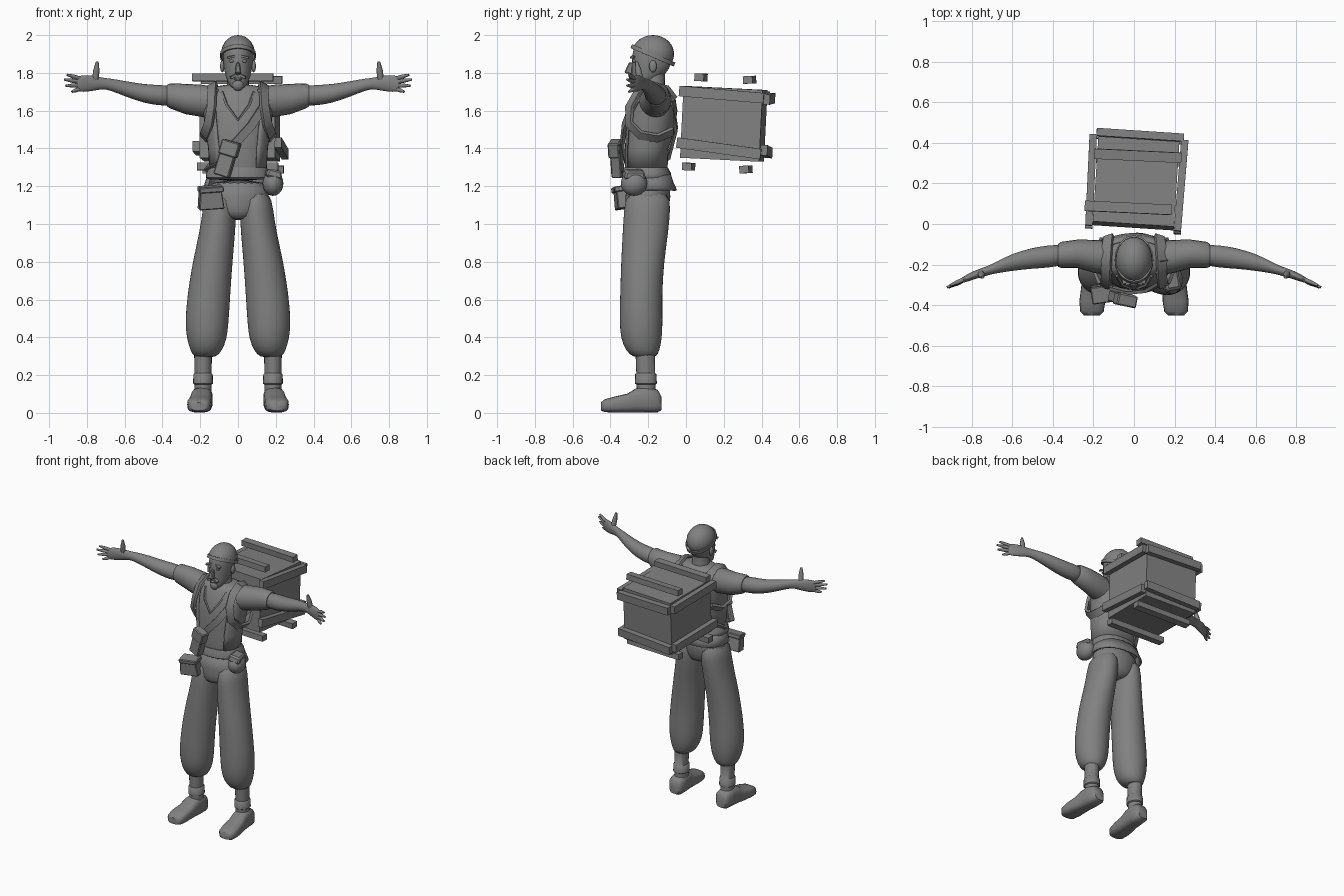
import bpy, bmesh, math
from mathutils import Vector, Matrix, Euler

if "Cube" in bpy.data.objects:
    bpy.data.objects.remove(bpy.data.objects["Cube"], do_unlink=True)

GREY = (0.22, 0.22, 0.22, 1)
clay = bpy.data.materials.new("plain_grey")
clay.use_nodes = True
clay.diffuse_color = GREY
bsdf = clay.node_tree.nodes["Principled BSDF"]
bsdf.inputs["Base Color"].default_value = GREY
bsdf.inputs["Roughness"].default_value = 0.8

X, Y, Z = Vector((1, 0, 0)), Vector((0, 1, 0)), Vector((0, 0, 1))


def finish(name, bm, mirror=False, smooth=True, subdiv=0, thick=0, bevel=0):
    bmesh.ops.recalc_face_normals(bm, faces=bm.faces)
    mesh = bpy.data.meshes.new(name)
    bm.to_mesh(mesh)
    bm.free()
    mesh.materials.append(clay)
    ob = bpy.data.objects.new(name, mesh)
    bpy.context.collection.objects.link(ob)
    if smooth:
        bpy.ops.object.select_all(action='DESELECT')
        ob.select_set(True)
        bpy.context.view_layer.objects.active = ob
        bpy.ops.object.shade_smooth_by_angle(angle=math.radians(50))
    if thick:
        ob.modifiers.new("Thickness", 'SOLIDIFY').thickness = thick
    if bevel:
        ob.modifiers.new("Bevel", 'BEVEL').width = bevel
    if mirror:
        ob.modifiers.new("Mirror", 'MIRROR')
    if subdiv:
        ob.modifiers.new("Subdivision", 'SUBSURF').levels = subdiv
    return ob


def skin_rings(bm, rings, closed=True, caps=True, loop=False):
    """Bridge consecutive rings of points with quads."""
    vs = [[bm.verts.new(p) for p in r] for r in rings]
    n = len(vs[0])
    pairs = list(zip(vs, vs[1:])) + ([(vs[-1], vs[0])] if loop else [])
    for a, b in pairs:
        for i in range(n if closed else n - 1):
            j = (i + 1) % n
            bm.faces.new((a[i], a[j], b[j], b[i]))
    if caps and closed and not loop:
        bm.faces.new(vs[0])
        bm.faces.new(vs[-1])


def loft(name, sections, u=X, v=Y, power=2.0, sides=20, arc=None, **kw):
    """Sections are (centre, radius along u, radius along v)."""
    rings = []
    for c, ru, rv in sections:
        ring = []
        for i in range(sides):
            t = 2 * math.pi * i / sides
            if arc:
                t = arc[0] + (arc[1] - arc[0]) * i / (sides - 1)
            cs, sn = math.cos(t), math.sin(t)
            ring.append(Vector(c) + u * ru * math.copysign(abs(cs) ** (2 / power), cs)
                        + v * rv * math.copysign(abs(sn) ** (2 / power), sn))
        rings.append(ring)
    bm = bmesh.new()
    skin_rings(bm, rings, closed=arc is None)
    return finish(name, bm, **kw)


def tower(name, rows, **kw):
    """Upright loft from rows of z, x, y, radius x, radius y."""
    return loft(name, [((x, y, z), rx, ry) for z, x, y, rx, ry in rows], **kw)


def tube(name, p, q, r0, r1, **kw):
    p, q = Vector(p), Vector(q)
    d = (q - p).normalized()
    side = d.cross(Y).normalized()
    mid = p.lerp(q, 0.5)
    loft(name, [(p, r0, r0), (mid, r0, r0), (q, r1, r1)], side, d.cross(side), sides=8, **kw)


def ribbon(name, pts, centre, width, thick, loop=False, **kw):
    """Flat strap whose face looks away from a centre point."""
    pts = [Vector(p) for p in pts]
    n, rings = len(pts), []
    for i, p in enumerate(pts):
        a = pts[i - 1] if loop or i else p
        b = pts[(i + 1) % n] if loop or i < n - 1 else p
        t = (b - a).normalized()
        out = p - Vector(centre)
        out = (out - t * out.dot(t)).normalized()
        s = t.cross(out) * width / 2
        o = out * thick / 2
        rings.append([p + s + o, p - s + o, p - s - o, p + s - o])
    bm = bmesh.new()
    skin_rings(bm, rings, loop=loop)
    return finish(name, bm, **kw)


def box(name, loc, size, rot=(0, 0, 0), base=Matrix(), taper=1.0, **kw):
    """Box with an optional narrower top."""
    bm = bmesh.new()
    bmesh.ops.create_cube(bm, size=1)
    for p in bm.verts:
        k = taper if p.co.z > 0 else 1
        p.co = Vector((p.co.x * size[0] * k, p.co.y * size[1] * k, p.co.z * size[2]))
    turn = Euler([math.radians(a) for a in rot]).to_matrix().to_4x4()
    bm.transform(base @ Matrix.Translation(loc) @ turn)
    return finish(name, bm, smooth=False, **kw)


def ball(name, loc, size, cut=None, **kw):
    bm = bmesh.new()
    bmesh.ops.create_uvsphere(bm, u_segments=24, v_segments=14, radius=1)
    bm.transform(Matrix.Translation(loc) @ Matrix.Diagonal((*size, 1)))
    if cut:
        geom = bm.verts[:] + bm.edges[:] + bm.faces[:]
        bmesh.ops.bisect_plane(bm, geom=geom, plane_co=cut[0], plane_no=cut[1], clear_inner=True)
    return finish(name, bm, **kw)


# Trousers, ankles and shoes
tower("trouser_seat", [(1.02, 0, -.21, .06, .09), (1.06, 0, -.21, .15, .115),
                       (1.14, 0, -.20, .17, .122), (1.24, 0, -.20, .165, .12)], subdiv=1)
tower("trouser_leg", [(1.18, .09, -.2, .08, .115), (1.08, .097, -.205, .09, .125),
                      (.95, .11, -.215, .096, .122), (.8, .135, -.23, .107, .115),
                      (.62, .155, -.238, .115, .112), (.48, .165, -.238, .117, .116),
                      (.39, .165, -.236, .107, .11), (.33, .168, -.23, .085, .09),
                      (.29, .175, -.217, .058, .062)], mirror=True, subdiv=1)
tower("ankle_wrap", [(.31, .185, -.215, .047, .052), (.21, .185, -.213, .045, .05),
                     (.205, .185, -.213, .051, .056), (.155, .185, -.212, .053, .058),
                     (.15, .185, -.212, .045, .05), (.08, .185, -.21, .045, .05)], mirror=True)
shoe = [(-.13, .188, .05, .035, .035), (-.15, .188, .063, .052, .06), (-.21, .19, .07, .056, .068),
        (-.265, .195, .066, .056, .064), (-.31, .2, .052, .06, .05), (-.38, .205, .044, .064, .042),
        (-.43, .207, .038, .058, .034), (-.45, .207, .034, .04, .022)]
loft("shoe", [((x, y, z), rx, rz) for y, x, z, rx, rz in shoe], X, Z, 3, mirror=True)

# Torso, open waistcoat and sash
trunk = [(1.22, 0, -.205, .155, .118), (1.3, 0, -.215, .145, .11), (1.4, 0, -.212, .15, .112),
         (1.5, 0, -.193, .165, .127), (1.6, 0, -.18, .178, .127), (1.67, 0, -.172, .18, .108),
         (1.715, 0, -.17, .155, .085), (1.74, 0, -.165, .085, .065)]
tower("shirt", trunk, power=2.3, sides=28, subdiv=1)
tower("waistcoat", [(z, x, y, rx + .008, ry + .008) for z, x, y, rx, ry in trunk[1:7]], power=2.3,
      arc=(math.radians(-52), math.radians(232)), sides=28, thick=.012)
tower("sash", [(1.3, 0, -.213, .152, .117), (1.27, 0, -.21, .168, .13), (1.245, 0, -.21, .17, .132),
               (1.235, 0, -.205, .16, .122)], power=2.3, sides=28)
tower("sash_tail", [(1.27, 0, -.2, .158, .118), (1.22, 0, -.195, .175, .13),
                    (1.18, 0, -.19, .185, .143)], power=2.3,
      arc=(math.radians(-25), math.radians(205)), thick=.01)
ribbon("neckline", [(.085, -.255, 1.7), (.06, -.3, 1.63), (0, -.322, 1.55),
                    (-.06, -.3, 1.63), (-.085, -.255, 1.7)], (0, -.18, 1.6), .012, .012)

# Sleeves, arms and hands
def limb(name, rows, **kw):
    loft(name, [((x, y, z), ry, rz) for x, y, z, ry, rz in rows], Y, Z, mirror=True, **kw)


limb("sleeve", [(.11, -.17, 1.64, .085, .085), (.19, -.16, 1.652, .082, .085),
                (.28, -.147, 1.662, .07, .08), (.36, -.152, 1.678, .064, .066),
                (.375, -.155, 1.68, .055, .057)])
limb("arm", [(.33, -.15, 1.677, .052, .055), (.42, -.16, 1.682, .056, .055),
             (.5, -.168, 1.69, .052, .05), (.6, -.188, 1.717, .043, .041),
             (.68, -.215, 1.74, .028, .031), (.72, -.23, 1.745, .023, .03),
             (.77, -.245, 1.745, .022, .042), (.82, -.265, 1.744, .019, .046),
             (.86, -.283, 1.741, .012, .04)], subdiv=1)
tips = [(.905, -.302, 1.79), (.92, -.312, 1.765), (.912, -.312, 1.732), (.88, -.302, 1.7)]
for i, tip in enumerate(tips):
    tube("finger_%d" % (i + 1), (.835, -.272, 1.77 - i * .018), tip, .011, .006, mirror=True)
tube("thumb", (.755, -.243, 1.765), (.745, -.262, 1.86), .017, .007, mirror=True)

# Head
tower("neck", [(1.68, 0, -.165, .075, .068), (1.74, 0, -.17, .058, .058),
               (1.82, 0, -.17, .056, .06)])
tower("head", [(1.715, 0, -.262, .025, .02), (1.735, 0, -.24, .047, .048),
               (1.775, 0, -.207, .065, .08), (1.82, 0, -.187, .075, .102),
               (1.87, 0, -.18, .08, .108), (1.93, 0, -.177, .079, .105),
               (1.97, 0, -.175, .058, .078), (1.985, 0, -.175, .02, .03)], subdiv=1)
ball("headscarf", (0, -.175, 1.9), (.09, .112, .1), cut=((0, -.175, 1.89), (0, .42, 1)))
ribbon("headscarf_band", [(.091 * math.cos(a), -.175 + .111 * math.sin(a), 1.893 - .047 * math.sin(a))
                          for a in [math.tau * i / 24 for i in range(24)]],
       (0, -.175, 1.89), .022, .008, loop=True)
ball("ear", (.083, -.175, 1.835), (.012, .02, .032), mirror=True)
box("nose", (0, -.298, 1.825), (.034, .045, .062), (-14, 0, 0), taper=.5, bevel=.006)
box("brow", (.035, -.28, 1.885), (.045, .02, .01), (0, 12, -18), mirror=True)
ball("eye", (.033, -.274, 1.862), (.014, .01, .008), mirror=True)
box("moustache", (.022, -.286, 1.783), (.042, .02, .013), (0, 25, -22), mirror=True)
ball("goatee", (0, -.272, 1.735), (.03, .024, .03))
ball("lip", (0, -.285, 1.766), (.022, .012, .007))

# Carrying straps and bags
ribbon("pack_strap", [(.125, -.06, 1.66), (.13, -.1, 1.715), (.135, -.18, 1.738), (.137, -.255, 1.7),
                      (.14, -.3, 1.62), (.155, -.3, 1.53), (.178, -.24, 1.47), (.18, -.15, 1.455),
                      (.145, -.07, 1.49)], (.05, -.19, 1.58), .05, .018, mirror=True)
ribbon("cross_strap", [(.135, -.285, 1.62), (.07, -.327, 1.52), (-.02, -.338, 1.42), (-.1, -.315, 1.31),
                       (-.16, -.21, 1.28), (-.1, -.09, 1.36), (.03, -.052, 1.5), (.12, -.075, 1.65),
                       (.145, -.18, 1.735)], (0, -.2, 1.48), .045, .016, loop=True)
box("chest_bag", (-.06, -.366, 1.345), (.085, .055, .19), (0, 17, -12), bevel=.006)
box("chest_bag_flap", (-.043, -.375, 1.4), (.1, .06, .08), (0, 17, -12), bevel=.006)
box("belt_bag", (-.145, -.338, 1.13), (.135, .075, .1), (8, -4, 8), taper=.85, bevel=.005)
box("belt_bag_flap", (-.145, -.345, 1.185), (.13, .085, .03), (8, -4, 8), bevel=.005)
ball("hip_pouch", (.185, -.275, 1.215), (.055, .07, .066))
box("hip_pouch_flap", (.185, -.275, 1.265), (.09, .12, .045), (0, 12, 10), taper=.8, bevel=.01)

# Wooden crate with loose battens
crate = Matrix.Translation((.01, .2, 1.53)) @ Euler((-.05, 0, -.065)).to_matrix().to_4x4()
box("crate", (0, 0, 0), (.4, .42, .38), base=crate)
for z, pitch in ((.155, -2), (-.13, -5)):
    for s in (-1, 1):
        box("side_batten", (s * .222, -.005, z), (.036, .45, .055), (pitch * (s > 0), 0, -s), base=crate)
for z, roll in ((.145, 1), (-.135, -2)):
    box("back_batten", (.005, .233, z), (.43, .038, .055), (0, roll, 0), base=crate)
for y, z, x in ((-.135, .24, -.03), (.125, .24, .0), (-.175, -.235, .0), (.13, -.235, .01)):
    box("lid_batten" if z > 0 else "floor_batten", (x, y, z), (.43, .05, .04),
        (6 if y > 0 else 0, 0, 1), base=crate)
